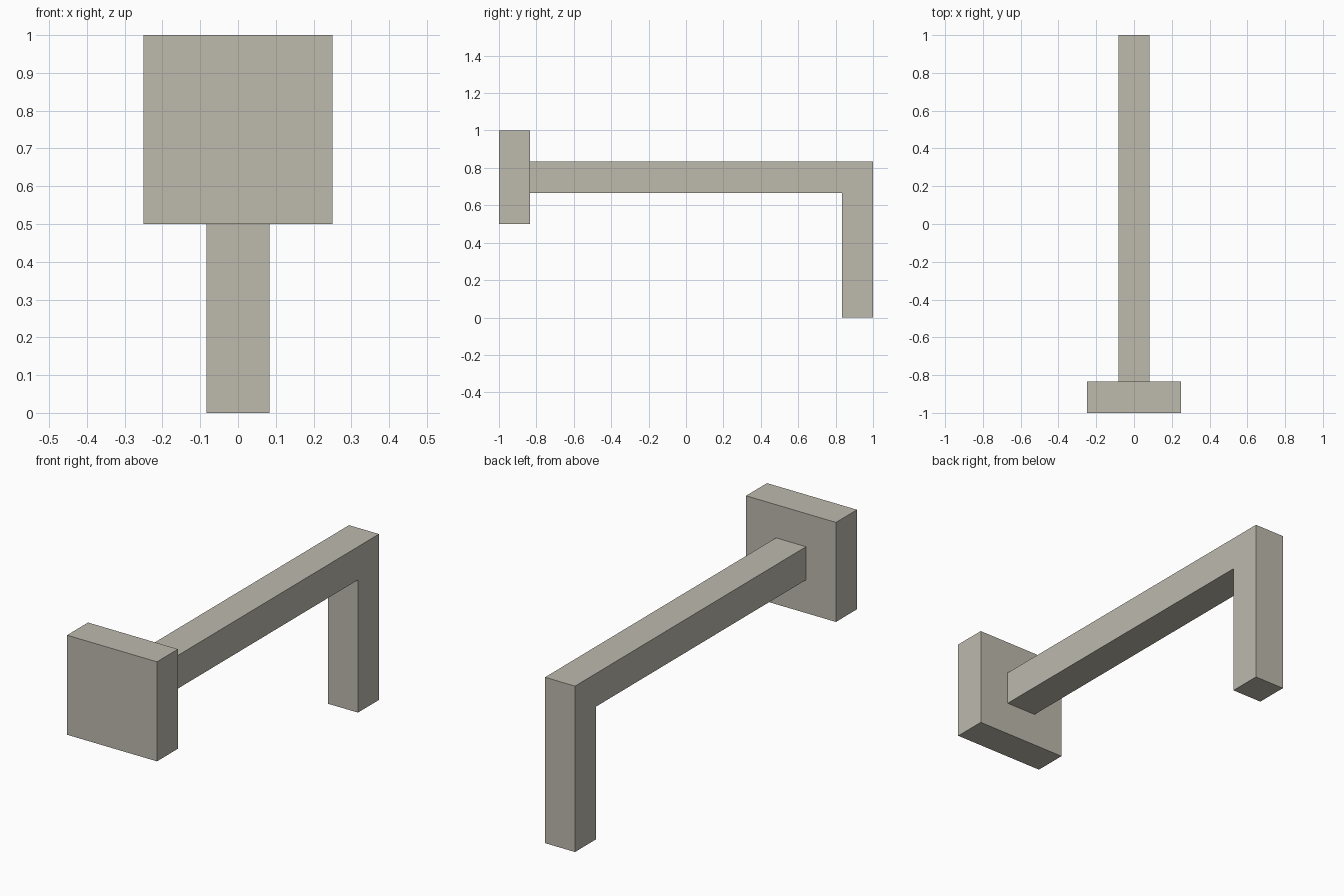
import bpy
import bmesh

cube = bpy.data.objects.get("Cube")
if cube:
    bpy.data.objects.remove(cube, do_unlink=True)

# Single warm grey material
grey = bpy.data.materials.new("warm grey")
grey.use_nodes = True
colour = (0.51, 0.49, 0.42, 1.0)
grey.diffuse_color = colour
grey.node_tree.nodes["Principled BSDF"].inputs["Base Color"].default_value = colour

U = 1 / 6  # bar thickness


def extrude_profile(name, profile, width):
    """Extrude a (y, z) outline along x, centred on x = 0."""
    bm = bmesh.new()
    face = bm.faces.new([bm.verts.new((-width / 2, y, z)) for y, z in profile])
    result = bmesh.ops.extrude_face_region(bm, geom=[face])
    verts = [v for v in result["geom"] if isinstance(v, bmesh.types.BMVert)]
    bmesh.ops.translate(bm, verts=verts, vec=(width, 0, 0))
    bmesh.ops.recalc_face_normals(bm, faces=bm.faces)
    mesh = bpy.data.meshes.new(name)
    bm.to_mesh(mesh)
    bm.free()
    mesh.materials.append(grey)
    obj = bpy.data.objects.new(name, mesh)
    bpy.context.collection.objects.link(obj)
    return obj


# Square plate at the front end
back = -1 + U
extrude_profile("end_plate", [(-1, 0.5), (back, 0.5), (back, 1), (-1, 1)], 0.5)

# Square bar: long horizontal arm turning down into a leg
extrude_profile("bent_bar", [
    (back, 4 * U), (1 - U, 4 * U), (1 - U, 0),
    (1, 0), (1, 5 * U), (back, 5 * U),
], U)
